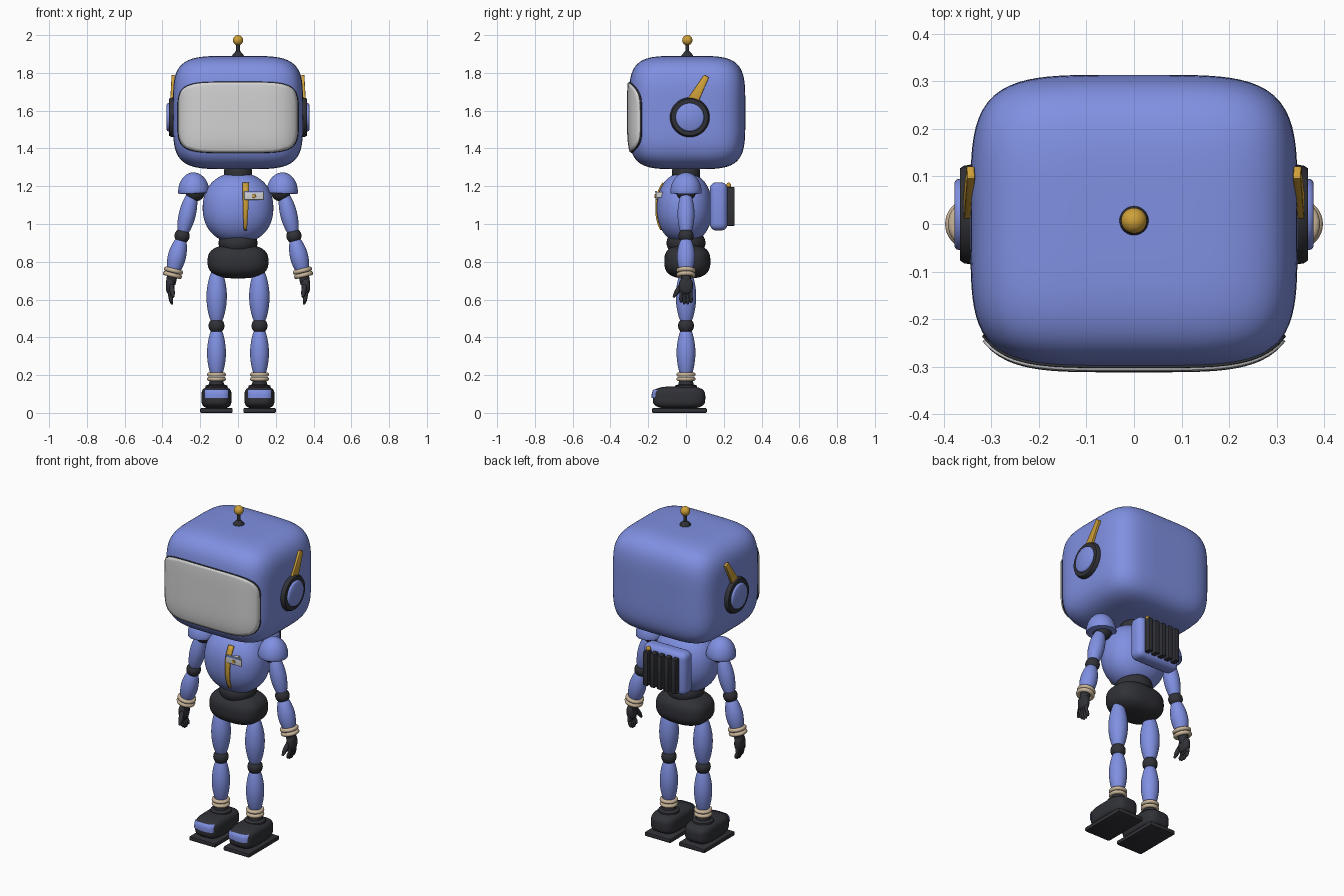
import bpy, bmesh, math
from mathutils import Vector

if "Cube" in bpy.data.objects:
    bpy.data.objects.remove(bpy.data.objects["Cube"])


def material(name, rgb):
    m = bpy.data.materials.new(name)
    m.use_nodes = True
    m.diffuse_color = (*rgb, 1)
    m.node_tree.nodes["Principled BSDF"].inputs["Base Color"].default_value = (*rgb, 1)
    return m


BLUE = material("periwinkle blue", (0.215, 0.28, 0.76))
BLACK = material("charcoal", (0.03, 0.031, 0.038))
GOLD = material("gold", (0.62, 0.35, 0.04))
TAN = material("tan", (0.58, 0.46, 0.32))
GREY = material("light grey", (0.65, 0.65, 0.65))


def finish(ob, mat, angle=40):
    ob.data.materials.append(mat)
    bpy.ops.object.select_all(action="DESELECT")
    ob.select_set(True)
    bpy.context.view_layer.objects.active = ob
    bpy.ops.object.shade_smooth_by_angle(angle=math.radians(angle))
    return ob


def from_bmesh(name, bm, mat):
    me = bpy.data.meshes.new(name)
    bm.to_mesh(me)
    bm.free()
    ob = bpy.data.objects.new(name, me)
    bpy.context.collection.objects.link(ob)
    return finish(ob, mat)


def norm(v, n):
    return sum(abs(c) ** n for c in v) ** (1 / n)


def blob(name, centre, radii, mat, n=2, cuts=11, planes=()):
    """Superellipsoid: n=2 is an ellipsoid, larger n is boxier; planes trim it."""
    bm = bmesh.new()
    bmesh.ops.create_cube(bm, size=2)
    bmesh.ops.subdivide_edges(bm, edges=bm.edges[:], cuts=cuts, use_grid_fill=True)
    for v in bm.verts:
        p = Vector([math.tan(c * math.pi / 4) for c in v.co])
        p /= norm(p, n)
        v.co = Vector(centre) + Vector([a * b for a, b in zip(p, radii)])
    for co, no in planes:
        bmesh.ops.bisect_plane(bm, geom=bm.verts[:] + bm.edges[:] + bm.faces[:],
                               plane_co=co, plane_no=no, clear_outer=True)
    return from_bmesh(name, bm, mat)


def lathe(name, p0, p1, profile, mat, segs=28):
    """Turned solid from p0 to p1; profile lists (fraction, radius)."""
    p0, p1 = Vector(p0), Vector(p1)
    turn = (p1 - p0).to_track_quat("Z", "Y")
    bm = bmesh.new()
    rings = []
    for t, r in profile:
        rings.append([bm.verts.new(p0.lerp(p1, t) + turn @ Vector(
            (r * math.cos(a), r * math.sin(a), 0)))
            for a in (2 * math.pi * i / segs for i in range(segs))])
    for lo, hi in zip(rings, rings[1:]):
        for i in range(segs):
            j = (i + 1) % segs
            bm.faces.new((lo[i], lo[j], hi[j], hi[i]))
    bm.faces.new(rings[0][::-1])
    bm.faces.new(rings[-1])
    return from_bmesh(name, bm, mat)


def limb(name, p0, p1, r, mat, end=0.55, steps=12, segs=28):
    prof = [(i / steps, r * (end + (1 - end) * math.sin(math.pi * i / steps) ** 0.8))
            for i in range(steps + 1)]
    return lathe(name, p0, p1, prof, mat, segs)


def disc(name, p0, p1, r, mat, edge=0.008):
    return lathe(name, p0, p1, [(0, r), (0.6, r), (0.85, r - edge * 0.3), (1, r - edge)], mat, 40)


def ring(name, centre, axis, major, minor, mat):
    bpy.ops.mesh.primitive_torus_add(
        location=centre, rotation=Vector(axis).to_track_quat("Z", "Y").to_euler(),
        major_radius=major, minor_radius=minor, major_segments=32, minor_segments=10)
    bpy.context.object.name = name
    return finish(bpy.context.object, mat, 60)


def box(name, centre, size, mat, bevel=0.0, segments=3):
    bm = bmesh.new()
    bmesh.ops.create_cube(bm, size=1)
    for v in bm.verts:
        v.co = Vector(centre) + Vector([a * b for a, b in zip(v.co, size)])
    if bevel:
        bmesh.ops.bevel(bm, geom=bm.edges[:], offset=bevel, segments=segments,
                        profile=0.5, affect="EDGES")
    return from_bmesh(name, bm, mat)


# Head
HEAD_C, HEAD_R, HEAD_N = Vector((0, 0.006, 1.59)), Vector((0.344, 0.308, 0.3)), 4.5
blob("head", HEAD_C, HEAD_R, BLUE, HEAD_N, cuts=31)


# Visor and its dark surround hug the front of the head
def visor(name, half_w, half_h, thick, mat):
    bm = bmesh.new()
    bmesh.ops.create_grid(bm, x_segments=40, y_segments=28, size=1)
    for v in bm.verts:
        u, w = v.co.x, v.co.y
        k = max(abs(u), abs(w)) / max(norm((u, w), 5), 1e-6)
        x, z = half_w * u * k, 1.565 + half_h * w * k
        rest = 1 - abs(x / HEAD_R.x) ** HEAD_N - abs((z - HEAD_C.z) / HEAD_R.z) ** HEAD_N
        v.co = (x, HEAD_C.y - HEAD_R.y * max(rest, 0.01) ** (1 / HEAD_N), z)
    ob = from_bmesh(name, bm, mat)
    mod = ob.modifiers.new("thickness", "SOLIDIFY")
    mod.thickness, mod.offset = thick, 1


visor("visor_surround", 0.316, 0.188, 0.005, BLACK)
visor("visor", 0.311, 0.183, 0.010, GREY)

# Antenna
lathe("antenna_base", (0, 0.007, 1.88), (0, 0.007, 1.915),
      [(0, 0.032), (0.4, 0.03), (0.8, 0.018), (1, 0.012)], BLACK)
limb("antenna_stem", (0, 0.007, 1.9), (0, 0.007, 1.965), 0.01, BLACK, 1)
blob("antenna_tip", (0, 0.007, 1.973), (0.027,) * 3, GOLD)

# Neck, torso and pelvis
limb("neck", (0, 0, 1.22), (0, 0, 1.31), 0.075, BLACK, 0.9)
TORSO_C, TORSO_R = Vector((0, -0.008, 1.085)), Vector((0.187, 0.147, 0.187))
blob("torso", TORSO_C, TORSO_R, BLUE, 2.2, 17)
limb("waist", (0, 0, 0.86), (0, 0, 0.94), 0.103, BLACK, 0.85)
blob("pelvis", (0, 0.007, 0.802), (0.161, 0.122, 0.09), BLACK, 2.7, 17)


# Gold sash lying on the chest, tapering downwards
def chest_y(x, z):
    rest = 1 - abs(x / TORSO_R.x) ** 2.2 - abs((z - TORSO_C.z) / TORSO_R.z) ** 2.2
    return TORSO_C.y - TORSO_R.y * max(rest, 0) ** (1 / 2.2)


bm = bmesh.new()
rows = []
for i in range(15):
    t = i / 14
    z, x, w = 1.215 - 0.245 * t, 0.042 - 0.003 * t, 0.017 - 0.009 * t ** 2
    rows.append([bm.verts.new((x + s * w, chest_y(x, z) - 0.001, z)) for s in (-1, 1)])
for a, b in zip(rows, rows[1:]):
    bm.faces.new((a[0], b[0], b[1], a[1]))
sash = from_bmesh("chest_sash", bm, GOLD)
mod = sash.modifiers.new("thickness", "SOLIDIFY")
mod.thickness, mod.offset = 0.009, 1

# Chest badge
box("badge_mount", (0.085, -0.135, 1.155), (0.03, 0.045, 0.03), GREY)
box("badge_plate", (0.085, -0.158, 1.152), (0.104, 0.009, 0.048), GREY, 0.003)
box("badge_stripe", (0.085, -0.163, 1.17), (0.09, 0.004, 0.009), BLUE)
lathe("badge_dot", (0.085, -0.161, 1.148), (0.085, -0.167, 1.148), [(0, 0.01), (1, 0.009)], GOLD, 16)

# Backpack with cooling fins and a lamp
box("backpack", (0, 0.173, 1.093), (0.285, 0.094, 0.255), BLUE, 0.035, 5)
for i in range(5):
    box(f"backpack_fin_{i + 1}", (-0.092 + 0.046 * i, 0.235, 1.093), (0.03, 0.046, 0.205), BLACK, 0.005, 2)
blob("backpack_lamp", (0.092, 0.226, 1.203), (0.013, 0.013, 0.016), GOLD, cuts=5)

for s, side in ((1, "left"), (-1, "right")):
    def P(x, y, z):
        return Vector((s * x, y, z))

    # Ear pod and blade
    disc(f"{side}_ear_ring", P(0.31, 0.02, 1.565), P(0.366, 0.02, 1.565), 0.105, BLACK)
    disc(f"{side}_ear_cap", P(0.355, 0.02, 1.565), P(0.378, 0.02, 1.565), 0.075, BLUE)
    blade = box(f"{side}_ear_blade", (0, 0, 0), (0.017, 0.06, 0.16), GOLD, 0.004, 2)
    for v in blade.data.vertices:
        if v.co.z > 0:
            v.co.y *= 0.5
    blade.location = P(0.347, 0.07, 1.713)
    blade.rotation_euler = (math.radians(-29), math.radians(-s * 3), 0)

    # Shoulder
    dome = [(math.sin(a), 0.083 * math.cos(a)) for a in (i * math.pi / 20 for i in range(10))]
    lathe(f"{side}_shoulder_cap", P(0.234, 0, 1.168), P(0.238, 0, 1.273),
          [(-0.06, 0.074), (-0.05, 0.081)] + dome + [(1, 0.002)], BLUE, 36)
    blob(f"{side}_shoulder_joint", P(0.226, 0, 1.172), (0.052,) * 3, BLACK)

    # Arm
    limb(f"{side}_upper_arm", P(0.243, 0, 1.155), P(0.293, 0, 0.95), 0.045, BLUE, 0.6)
    blob(f"{side}_elbow", P(0.296, 0, 0.937), (0.04,) * 3, BLACK)
    limb(f"{side}_forearm", P(0.302, 0, 0.915), P(0.345, 0, 0.74), 0.048, BLUE, 0.6)
    for k, (x, z) in enumerate(((0.341, 0.753), (0.347, 0.73))):
        ring(f"{side}_wrist_band_{k + 1}", P(x, 0, z), P(0.24, 0, -0.97), 0.04, 0.012, TAN)

    # Hand
    limb(f"{side}_wrist", P(0.345, 0, 0.745), P(0.357, 0, 0.68), 0.027, BLACK, 0.9)
    blob(f"{side}_palm", P(0.359, 0, 0.672), (0.023, 0.037, 0.045), BLACK, 2.6, 7)
    for k, (y, tip) in enumerate(((-0.026, 0.585), (-0.009, 0.574), (0.009, 0.574), (0.026, 0.583))):
        limb(f"{side}_finger_{k + 1}_base", P(0.36, y * 0.9, 0.66), P(0.361, y, 0.61), 0.0105, BLACK, 0.7, 6, 12)
        limb(f"{side}_finger_{k + 1}_tip", P(0.362, y, 0.622), P(0.348, y, tip), 0.0105, BLACK, 0.4, 6, 12)
    limb(f"{side}_thumb", P(0.355, -0.018, 0.69), P(0.343, -0.066, 0.612), 0.014, BLACK, 0.4, 6, 12)

    # Leg
    limb(f"{side}_thigh", P(0.112, 0, 0.745), P(0.114, 0, 0.485), 0.054, BLUE, 0.55)
    blob(f"{side}_knee", P(0.114, 0, 0.461), (0.042,) * 3, BLACK)
    limb(f"{side}_shin", P(0.114, 0, 0.44), P(0.114, 0, 0.195), 0.05, BLUE, 0.55)
    for k, z in enumerate((0.203, 0.179)):
        ring(f"{side}_ankle_band_{k + 1}", P(0.114, 0, z), (0, 0, 1), 0.039, 0.0115, TAN)

    # Shoe
    lathe(f"{side}_ankle", P(0.114, 0, 0.11), P(0.114, 0, 0.185),
          [(0, 0.062), (0.45, 0.058), (0.55, 0.04), (1, 0.034)], BLACK)
    shoe_c, shoe_r = P(0.114, -0.037, 0.081), Vector((0.08, 0.139, 0.059))
    blob(f"{side}_shoe", shoe_c, shoe_r, BLACK, 3.6, 17)
    blob(f"{side}_toe_cap", shoe_c, shoe_r + Vector((0.003, 0.006, 0.004)), BLUE, 3.6, 17,
         [((0, 0, 0.08), (0, 0, -1)), ((0, 0, 0.124), (0, 0, 1)), ((0, -0.11, 0), (0, 1, 0)),
          (P(0.178, 0, 0), (s, 0, 0)), (P(0.05, 0, 0), (-s, 0, 0))])
    box(f"{side}_sole", P(0.114, -0.035, 0.0125), (0.172, 0.29, 0.025), BLACK, 0.006, 2)
